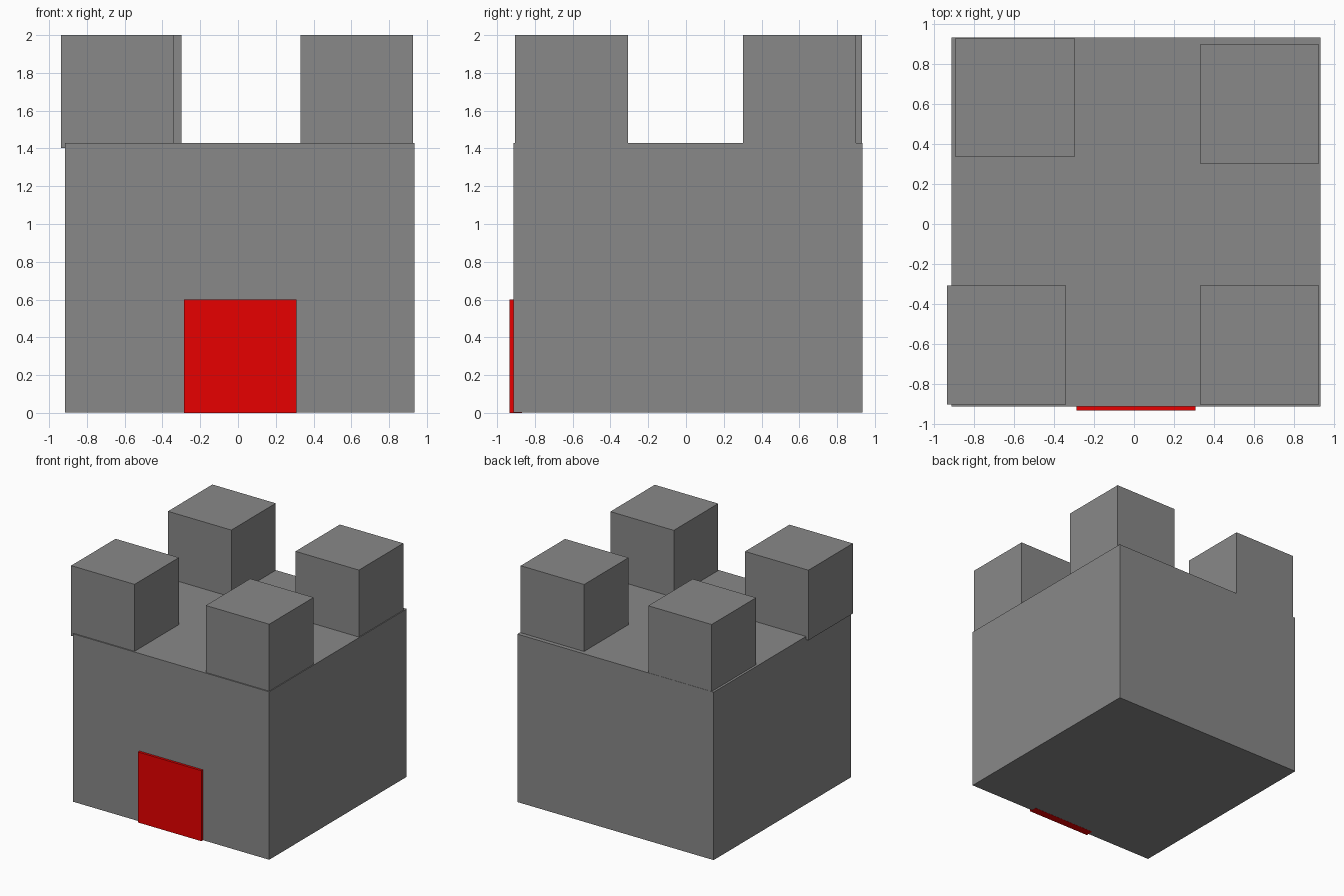
import bpy

if "Cube" in bpy.data.objects:
    bpy.data.objects.remove(bpy.data.objects["Cube"])


def material(name, colour):
    mat = bpy.data.materials.new(name)
    mat.diffuse_color = (*colour, 1)
    mat.use_nodes = True
    mat.node_tree.nodes["Principled BSDF"].inputs["Base Color"].default_value = mat.diffuse_color
    return mat


def box(name, low, high, mat):
    """Axis-aligned box between two corners."""
    centre = [(a + b) / 2 for a, b in zip(low, high)]
    size = [b - a for a, b in zip(low, high)]
    bpy.ops.mesh.primitive_cube_add(size=1, location=centre)
    obj = bpy.context.object
    obj.name = name
    obj.scale = size
    bpy.ops.object.transform_apply(location=False, rotation=False, scale=True)
    obj.data.materials.append(mat)
    return obj


stone = material("stone_grey", (0.25, 0.25, 0.25))
red = material("door_red", (0.8, 0.0, 0.0))

# Main keep block
box("castle_body", (-0.915, -0.914, 0.001), (0.934, 0.935, 1.43), stone)

# Corner battlements: equal cubes, slightly unevenly placed, sunk into the keep
SIDE = 0.597
corners = {
    "battlement_front_left": (-0.938, -0.904),
    "battlement_front_right": (0.33, -0.904),
    "battlement_back_left": (-0.895, 0.336),
    "battlement_back_right": (0.33, 0.302),
}
for name, (x, y) in corners.items():
    box(name, (x, y, 2 - SIDE), (x + SIDE, y + SIDE, 2), stone)

# Red door, mostly embedded in the front wall
box("door", (-0.287, -0.935, 0), (0.309, -0.867, 0.6), red)
